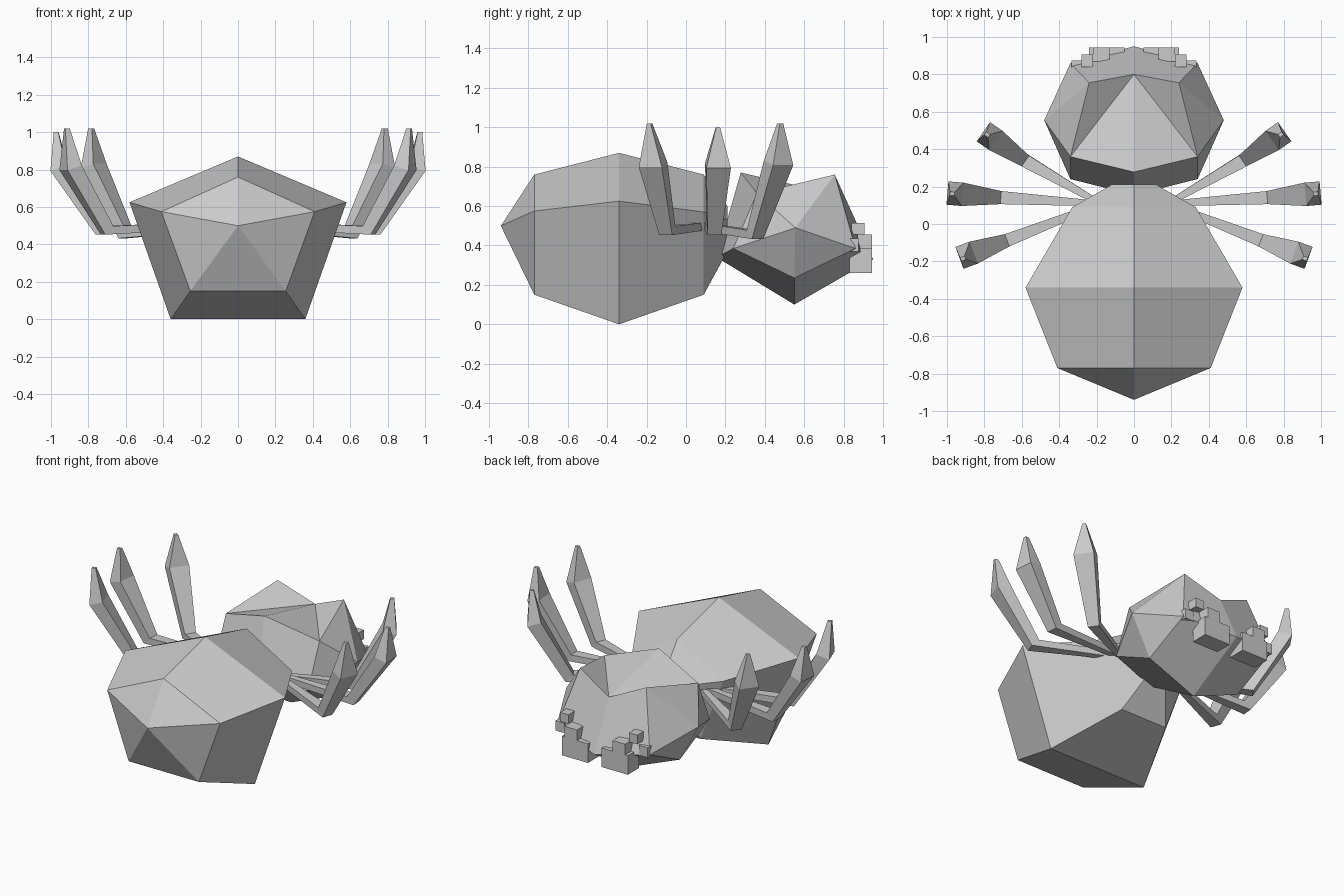
import bpy, bmesh
from mathutils import Vector

if "Cube" in bpy.data.objects:
    bpy.data.objects.remove(bpy.data.objects["Cube"])

grey = bpy.data.materials.new("body grey")
grey.diffuse_color = (0.6, 0.6, 0.6, 1)
grey.use_nodes = True
grey.node_tree.nodes["Principled BSDF"].inputs["Base Color"].default_value = grey.diffuse_color


def make(name, verts, faces, mirror=False, weld=False):
    bm = bmesh.new()
    vs = [bm.verts.new(v) for v in verts]
    for f in faces:
        bm.faces.new([vs[i] for i in f])
    if mirror:  # mirrored copy across x = 0
        geom = bm.verts[:] + bm.edges[:] + bm.faces[:]
        dup = bmesh.ops.duplicate(bm, geom=geom)["geom"]
        for v in dup:
            if isinstance(v, bmesh.types.BMVert):
                v.co.x = -v.co.x
    if weld:
        bmesh.ops.remove_doubles(bm, verts=bm.verts[:], dist=0.001)
    bmesh.ops.recalc_face_normals(bm, faces=bm.faces[:])
    me = bpy.data.meshes.new(name)
    bm.to_mesh(me)
    bm.free()
    me.materials.append(grey)
    ob = bpy.data.objects.new(name, me)
    bpy.context.collection.objects.link(ob)
    return ob


def loft(rings):
    """Join equal-sized closed rings; cap both ends."""
    n = len(rings[0])
    verts = [p for r in rings for p in r]
    faces = [(k * n + i, k * n + (i + 1) % n, (k + 1) * n + (i + 1) % n, (k + 1) * n + i)
             for k in range(len(rings) - 1) for i in range(n)]
    faces += [tuple(range(n)), tuple(range(len(verts) - n, len(verts)))]
    return verts, faces


# Abdomen: five-sided rings along y (y, top z, side x, side z, bottom x, bottom z)
sections = [
    (-0.77, 0.76, 0.41, 0.575, 0.255, 0.15),
    (-0.34, 0.87, 0.58, 0.625, 0.36, 0.0),
    (0.09, 0.76, 0.33, 0.57, 0.17, 0.15),
    (0.21, 0.60, 0.12, 0.53, 0.07, 0.37),
]
rings = [[(0, y, zt), (xs, y, zs), (xb, y, zb), (-xb, y, zb), (-xs, y, zs)]
         for y, zt, xs, zs, xb, zb in sections]
verts, faces = loft(rings)
faces.pop(-2)  # replace the rear cap with a point
verts.append((0, -0.94, 0.5))
faces += [(i, (i + 1) % 5, 20) for i in range(5)]
make("abdomen", verts, faces)

# Head: faceted half shell, mirrored and welded
P = {
    "top": (0, 0.278, 0.77), "shoulder": (0.34, 0.36, 0.665),
    "brow": (0.24, 0.755, 0.76), "dip": (0, 0.80, 0.65),
    "cheek": (0.48, 0.555, 0.49), "eye": (0.34, 0.86, 0.385),
    "nose": (0, 0.95, 0.33), "jaw": (0.34, 0.55, 0.235),
    "chin": (0, 0.55, 0.10), "back": (0.34, 0.24, 0.385),
    "neck": (0, 0.155, 0.34),
}
keys = list(P)
head_faces = [
    "top shoulder dip", "shoulder brow dip", "shoulder cheek brow", "brow cheek eye",
    "brow eye nose dip", "cheek jaw eye", "shoulder back cheek", "back jaw cheek",
    "eye jaw chin nose", "back neck chin jaw", "top neck back shoulder",
]
make("head", list(P.values()),
     [[keys.index(k) for k in f.split()] for f in head_faces], mirror=True, weld=True)


# Legs: base, elbow, knee and tip sections, each a tilted rectangle
def leg(name, base, elbow, knee, tip):
    d = Vector((knee[0] - elbow[0], knee[1] - elbow[1], 0)).normalized()
    side = Vector((-d.y, d.x, 0))
    up = Vector((0, 0, 1))
    sizes = [(0.03, 0.04, up), (0.07, 0.065, (up - d).normalized()),
             (0.125, 0.085, (up * 0.3 - d).normalized()), (0.02, 0.025, -d)]
    rings = []
    for p, (w, t, n) in zip((base, elbow, knee, tip), sizes):
        c, a, b = Vector(p), side * w / 2, n * t / 2
        rings.append([c + a + b, c - a + b, c - a - b, c + a - b])
    make(name, *loft(rings), mirror=True)


leg("back_legs", (0.20, 0.10, 0.50), (0.70, -0.095, 0.475), (0.895, -0.167, 0.81), (0.915, -0.185, 1.02))
leg("middle_legs", (0.20, 0.11, 0.50), (0.735, 0.143, 0.475), (0.957, 0.162, 0.805), (0.972, 0.162, 1.0))
leg("front_legs", (0.20, 0.12, 0.49), (0.60, 0.35, 0.455), (0.772, 0.47, 0.82), (0.785, 0.478, 1.02))

# Eyes: block clusters on the front of the head (min corner, max corner)
eyes = {
    "large_eyes": ((0.05, 0.83, 0.26), (0.24, 0.945, 0.385)),
    "inner_eyes": ((0.13, 0.87, 0.385), (0.22, 0.945, 0.455)),
    "upper_eyes": ((0.22, 0.84, 0.455), (0.28, 0.905, 0.515)),
    "outer_eyes": ((0.27, 0.82, 0.37), (0.335, 0.875, 0.435)),
}
for name, (a, b) in eyes.items():
    make(name, *loft([[(a[0], a[1], z), (b[0], a[1], z), (b[0], b[1], z), (a[0], b[1], z)]
                      for z in (a[2], b[2])]), mirror=True)
